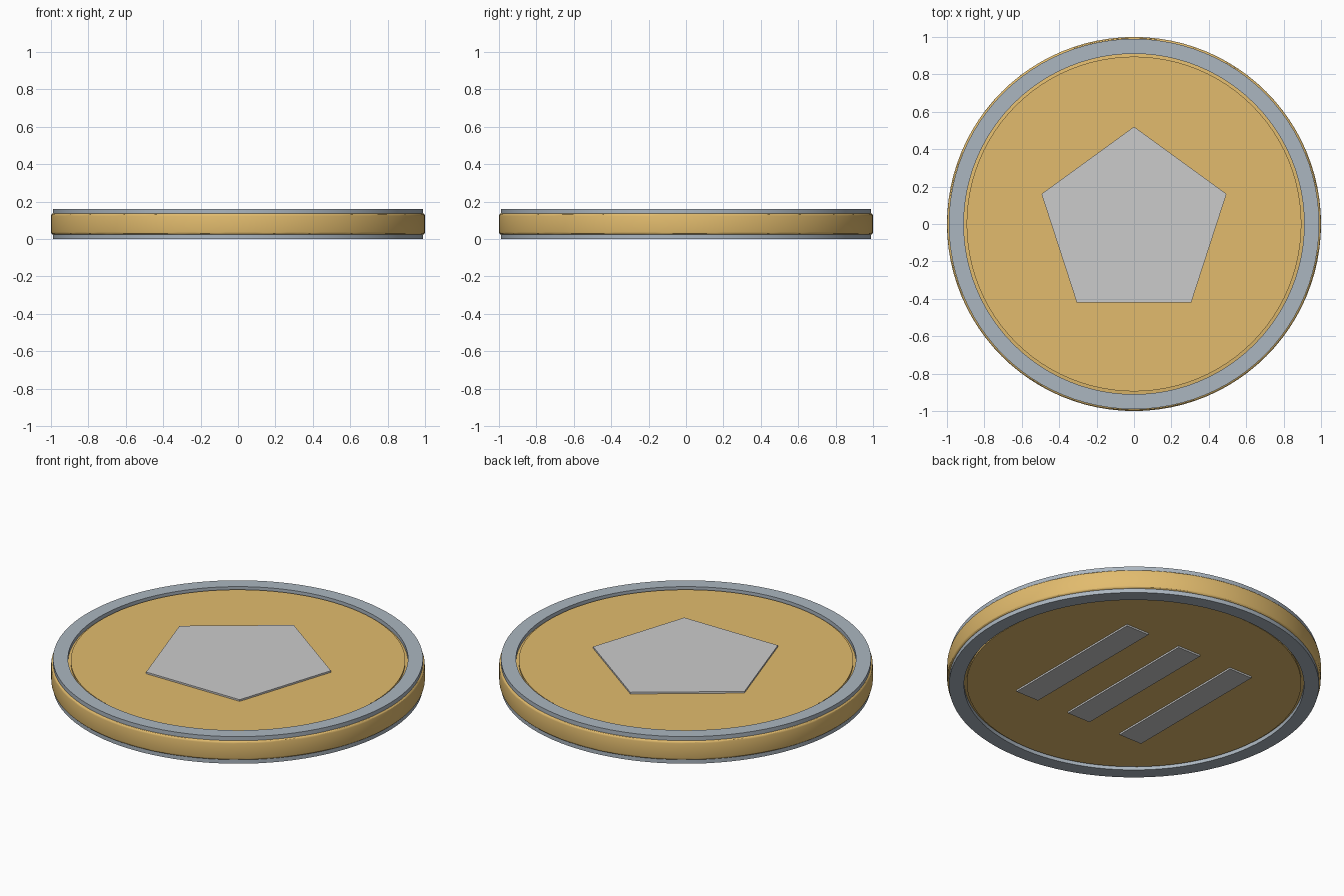
import bpy, bmesh, math

if "Cube" in bpy.data.objects:
    bpy.data.objects.remove(bpy.data.objects["Cube"])

SEG = 96
MID = 0.08  # mid-height of the coin


def material(name, color):
    m = bpy.data.materials.new(name)
    m.diffuse_color = (*color, 1)
    m.use_nodes = True
    m.node_tree.nodes["Principled BSDF"].inputs["Base Color"].default_value = m.diffuse_color
    return m


gold = material("gold", (0.76, 0.50, 0.155))
steel = material("steel", (0.41, 0.47, 0.53))


def finish(name, bm, mat=None, smooth=False):
    bmesh.ops.recalc_face_normals(bm, faces=bm.faces)
    me = bpy.data.meshes.new(name)
    bm.to_mesh(me)
    bm.free()
    ob = bpy.data.objects.new(name, me)
    bpy.context.collection.objects.link(ob)
    if mat:
        me.materials.append(mat)
    if smooth:
        bpy.ops.object.select_all(action='DESELECT')
        ob.select_set(True)
        bpy.context.view_layer.objects.active = ob
        bpy.ops.object.shade_smooth_by_angle(angle=math.radians(30))
    return ob


def prism(name, points, z0, z1, mat=None, bevel=0, smooth=False):
    """Extrude a flat outline from z0 to z1, optionally rounding the rim edges."""
    bm = bmesh.new()
    face = bm.faces.new([bm.verts.new((x, y, z0)) for x, y in points])
    ext = bmesh.ops.extrude_face_region(bm, geom=[face])
    top = [v for v in ext["geom"] if isinstance(v, bmesh.types.BMVert)]
    bmesh.ops.translate(bm, vec=(0, 0, z1 - z0), verts=top)
    if bevel:
        rim = [e for e in bm.edges
               if abs(e.verts[0].co.z - e.verts[1].co.z) < 1e-6]
        bmesh.ops.bevel(bm, geom=rim, offset=bevel, segments=3,
                        profile=0.5, affect='EDGES')
    return finish(name, bm, mat, smooth)


def ring(name, r0, r1, z0, z1, mat):
    """Rectangular-section ring."""
    bm = bmesh.new()
    section = [(r0, z0), (r1, z0), (r1, z1), (r0, z1)]
    loops = [[bm.verts.new((r * math.cos(a), r * math.sin(a), z))
              for r, z in section]
             for a in (2 * math.pi * i / SEG for i in range(SEG))]
    for i in range(SEG):
        a, b = loops[i], loops[(i + 1) % SEG]
        for k in range(4):
            n = (k + 1) % 4
            bm.faces.new((a[k], b[k], b[n], a[n]))
    return finish(name, bm, mat, True)


def polygon(n, r, start=0.0):
    return [(r * math.cos(start + 2 * math.pi * i / n),
             r * math.sin(start + 2 * math.pi * i / n)) for i in range(n)]


# Rounded gold body
prism("coin_body", polygon(SEG, 1.0), MID - 0.057, MID + 0.057, gold, 0.014, True)

# Raised gold faces and steel rims on both sides
for side, s in (("top", 1), ("bottom", -1)):
    za, zb = sorted((MID + s * 0.05, MID + s * 0.069))
    prism(side + "_face", polygon(SEG, 0.895), za, zb, gold, 0, True)
    za, zb = sorted((MID + s * 0.054, MID + s * 0.08))
    ring(side + "_rim", 0.91, 0.99, za, zb, steel)

# Pentagon emblem on the top
prism("pentagon_emblem", polygon(5, 0.52, math.pi / 2), 0.14, 0.159)

# Three parallel bars on the underside
for i, x in enumerate((-0.36, 0, 0.36)):
    w, h = 0.075, 0.46
    prism(f"underside_bar_{i + 1}",
          [(x - w, -h), (x + w, -h), (x + w, h), (x - w, h)], 0.001, 0.02)
